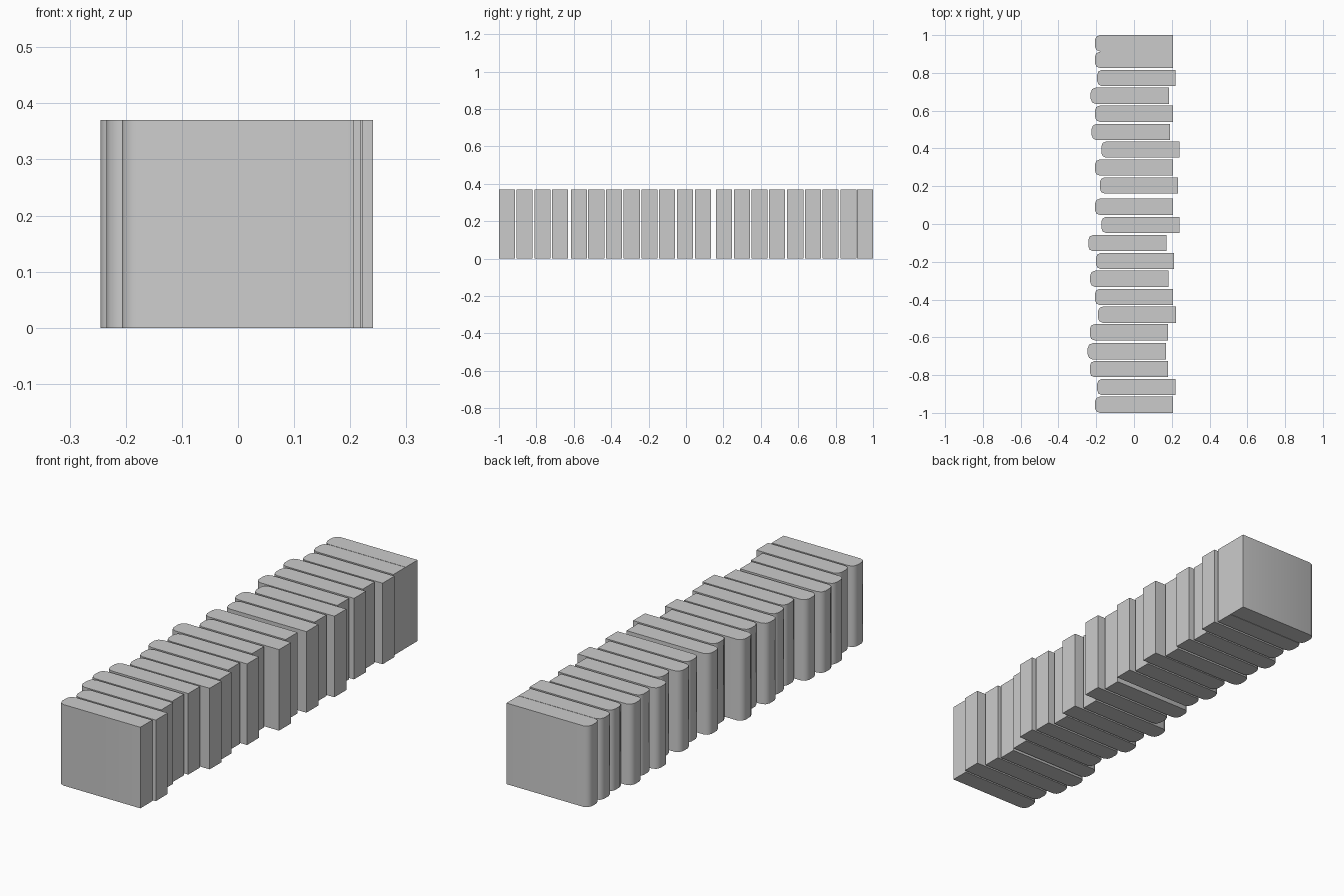
import bpy, bmesh, math

if "Cube" in bpy.data.objects:
    bpy.data.objects.remove(bpy.data.objects["Cube"])

T, H, HW = 0.086, 0.37, 0.207      # thickness, height, half depth
BEVEL = 0.026

# (y centre, x offset) of each book, back to front
books = [(.957, 0), (.869, 0), (.773, .012), (.679, -.022), (.584, 0),
         (.487, -.017), (.394, .034), (.299, 0), (.204, .026), (.091, 0),
         (-.005, .034), (-.101, -.035), (-.196, .006), (-.290, -.025),
         (-.386, 0), (-.480, .016), (-.573, -.027), (-.674, -.038),
         (-.768, -.027), (-.863, .012), (-.957, 0)]


# Spine corners are rounded on the -x side, page side stays square
def book_profile():
    pts = [(HW, -T / 2), (HW, T / 2)]
    cx, cy = -HW + BEVEL, T / 2 - BEVEL
    for sign, angles in ((1, (90, 135, 180)), (-1, (180, 225, 270))):
        for a in angles:
            r = math.radians(a)
            pts.append((cx + BEVEL * math.cos(r), sign * cy + BEVEL * math.sin(r)))
    return pts


# Shared book mesh: extruded profile
bm = bmesh.new()
face = bm.faces.new([bm.verts.new((x, y, 0)) for x, y in book_profile()])
ext = bmesh.ops.extrude_face_region(bm, geom=[face])
top = [v for v in ext["geom"] if isinstance(v, bmesh.types.BMVert)]
bmesh.ops.translate(bm, vec=(0, 0, H), verts=top)
bmesh.ops.recalc_face_normals(bm, faces=bm.faces)
mesh = bpy.data.meshes.new("book")
bm.to_mesh(mesh)
bm.free()

# Row of books
for i, (y, x) in enumerate(books):
    ob = bpy.data.objects.new(f"book_{i + 1:02d}", mesh)
    ob.location = (x, y, 0)
    bpy.context.collection.objects.link(ob)

# Smooth the rounded spine, keep square edges sharp
bpy.context.view_layer.objects.active = ob
ob.select_set(True)
mesh.shade_smooth()
mesh.set_sharp_from_angle(angle=math.radians(50))
